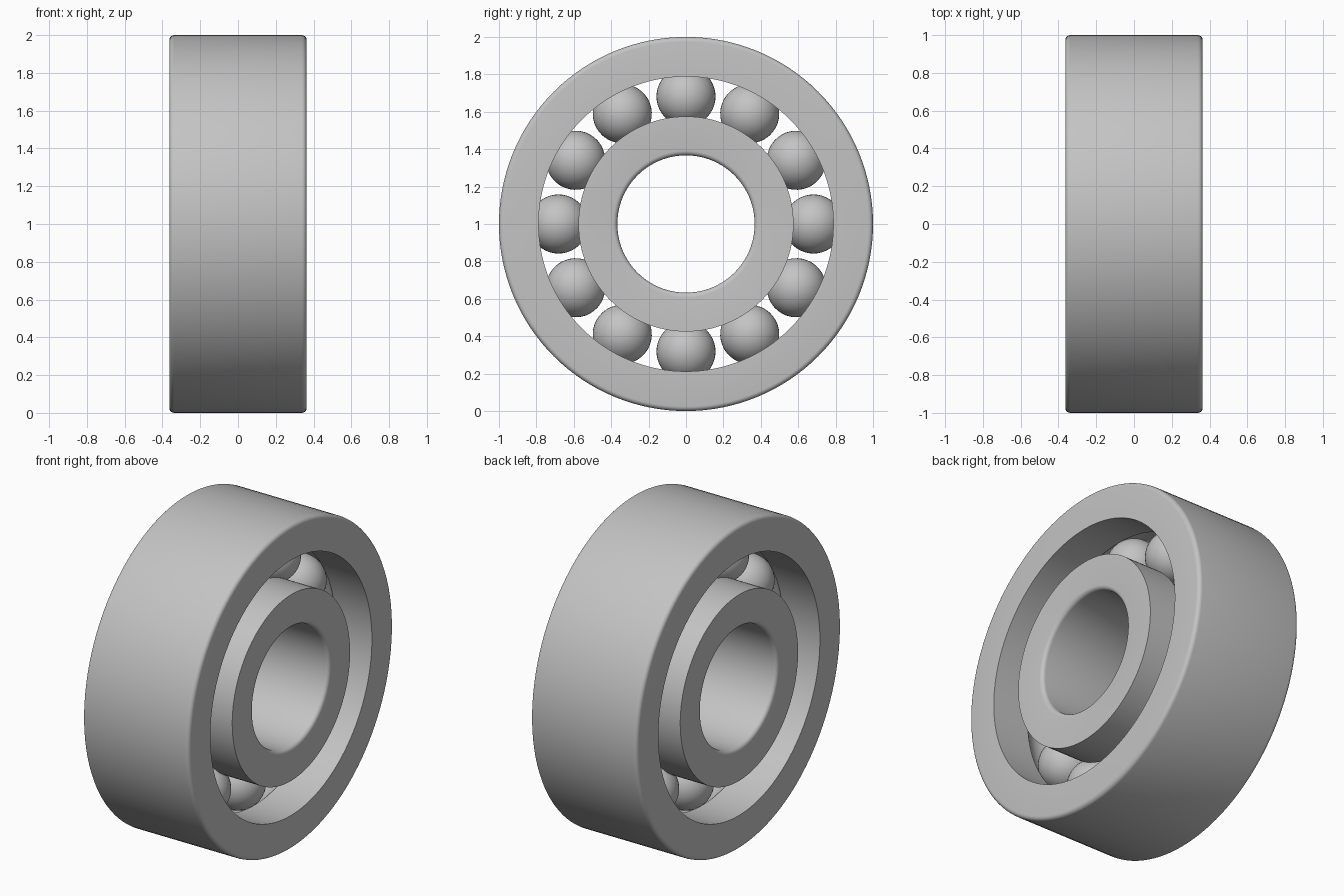
import bpy, bmesh
from math import sin, cos, pi, acos, radians
from mathutils import Vector, Matrix

cube = bpy.data.objects.get("Cube")
if cube:
    bpy.data.objects.remove(cube, do_unlink=True)

HALF_WIDTH = 0.363
OUTER_RADIUS, OUTER_LIP = 1.0, 0.788
INNER_LIP, BORE_RADIUS = 0.575, 0.367
FILLET = 0.025
PITCH_RADIUS, BALL_RADIUS, BALL_COUNT = 0.6815, 0.158, 12
SEGMENTS = 128
CENTRE = Vector((0, 0, 1))

steel = bpy.data.materials.new("steel grey")
steel.use_nodes = True
colour = (0.55, 0.55, 0.55, 1)
steel.diffuse_color = colour
steel.node_tree.nodes["Principled BSDF"].inputs["Base Color"].default_value = colour


def add_object(name, bm, angle):
    bmesh.ops.recalc_face_normals(bm, faces=bm.faces)
    mesh = bpy.data.meshes.new(name)
    bm.to_mesh(mesh)
    bm.free()
    mesh.materials.append(steel)
    obj = bpy.data.objects.new(name, mesh)
    obj.location = CENTRE
    bpy.context.collection.objects.link(obj)
    bpy.ops.object.select_all(action="DESELECT")
    obj.select_set(True)
    bpy.context.view_layer.objects.active = obj
    bpy.ops.object.shade_smooth_by_angle(angle=radians(angle))
    return obj


def race(name, plain_radius, lip_radius):
    """Ring turned about x: filleted plain side, ball groove on the lip side."""
    side = 1 if plain_radius > lip_radius else -1
    # Fillets on the plain side
    corner = [(HALF_WIDTH - FILLET * (1 - cos(a)), plain_radius - side * FILLET * (1 - sin(a)))
              for a in (i * pi / 10 for i in range(6))]
    profile = corner + [(-x, r) for x, r in reversed(corner)]
    # Ball groove between the two lips
    half = acos(abs(lip_radius - PITCH_RADIUS) / BALL_RADIUS)
    profile.append((-HALF_WIDTH, lip_radius))
    for i in range(13):
        a = half * (i / 6 - 1)
        profile.append((BALL_RADIUS * sin(a), PITCH_RADIUS + side * BALL_RADIUS * cos(a)))
    profile.append((HALF_WIDTH, lip_radius))

    bm = bmesh.new()
    verts = [bm.verts.new((x, 0, r)) for x, r in profile]
    edges = [bm.edges.new((v, verts[i - 1])) for i, v in enumerate(verts)]
    bmesh.ops.spin(bm, geom=verts + edges, cent=(0, 0, 0), axis=(1, 0, 0),
                   angle=2 * pi, steps=SEGMENTS, use_merge=True)
    bmesh.ops.remove_doubles(bm, verts=bm.verts, dist=0.0001)
    return add_object(name, bm, 30)


# Inner and outer rings
race("outer_ring", OUTER_RADIUS, OUTER_LIP)
race("inner_ring", BORE_RADIUS, INNER_LIP)

# Balls
for i in range(BALL_COUNT):
    bm = bmesh.new()
    turn = Matrix.Rotation(2 * pi * i / BALL_COUNT, 4, "X")
    bmesh.ops.create_uvsphere(bm, u_segments=40, v_segments=20, radius=BALL_RADIUS,
                              matrix=turn @ Matrix.Translation((0, 0, PITCH_RADIUS)))
    add_object(f"ball_{i + 1}", bm, 40)
